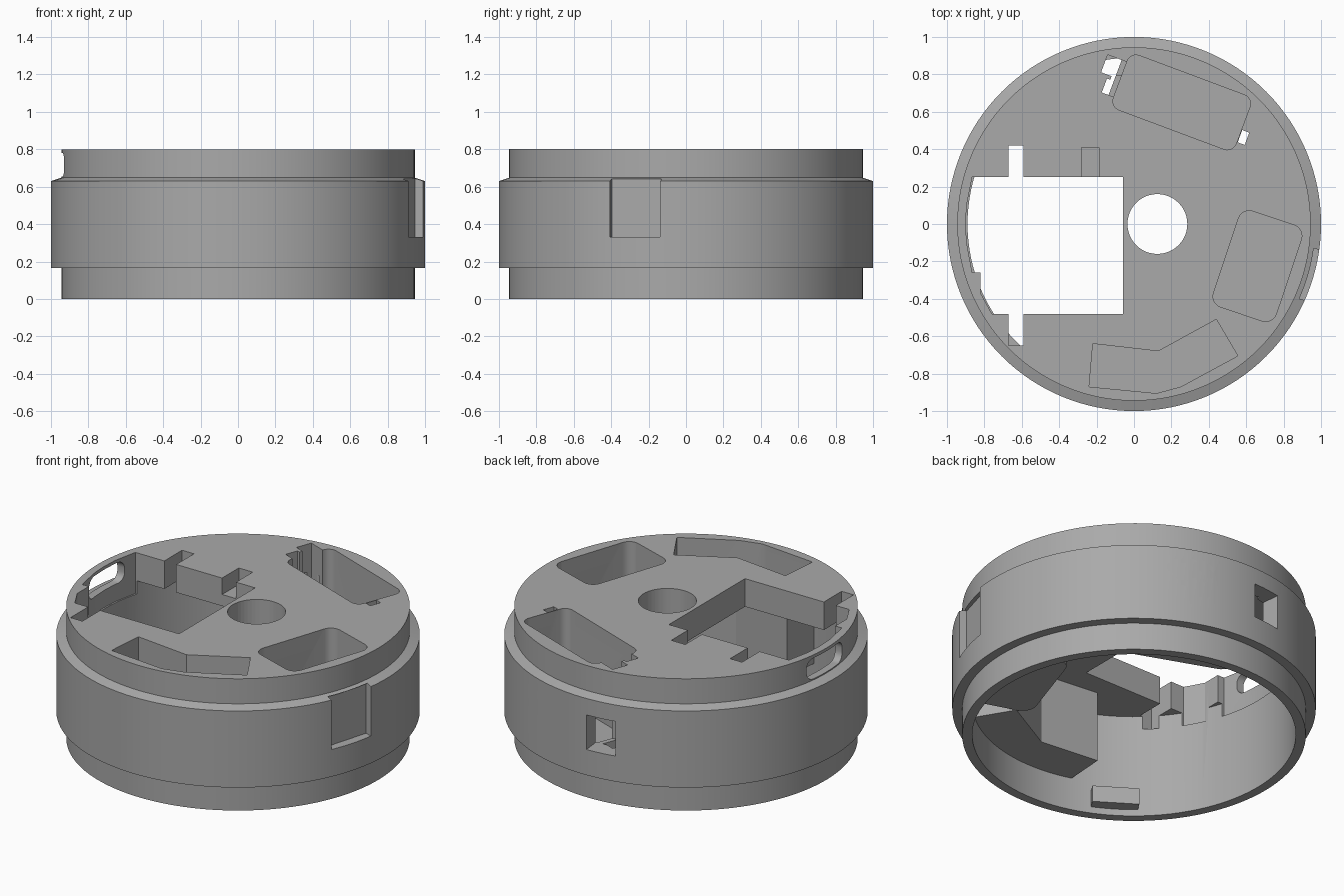
import bpy, bmesh, math
from mathutils import Matrix, Vector

if "Cube" in bpy.data.objects:
    bpy.data.objects.remove(bpy.data.objects["Cube"], do_unlink=True)

grey = bpy.data.materials.new("plain grey")
grey.use_nodes = True
grey.diffuse_color = (0.4, 0.4, 0.4, 1)
grey.node_tree.nodes["Principled BSDF"].inputs["Base Color"].default_value = (0.4, 0.4, 0.4, 1)


def finish(bm, name):
    bmesh.ops.recalc_face_normals(bm, faces=bm.faces)
    mesh = bpy.data.meshes.new(name)
    bm.to_mesh(mesh)
    bm.free()
    mesh.materials.append(grey)
    ob = bpy.data.objects.new(name, mesh)
    bpy.context.collection.objects.link(ob)
    return ob


def lathe(name, profile, steps=128):
    """Closed solid turned about z from (radius, z) points."""
    bm = bmesh.new()
    verts = [bm.verts.new((r, 0, z)) for r, z in profile]
    edges = [bm.edges.new(p) for p in zip(verts, verts[1:])]
    bmesh.ops.spin(bm, geom=verts + edges, axis=(0, 0, 1), cent=(0, 0, 0),
                   angle=math.tau, steps=steps)
    bmesh.ops.remove_doubles(bm, verts=bm.verts, dist=1e-4)
    return finish(bm, name)


def prism(name, points, low, high, matrix=Matrix()):
    """Outline extruded along its local z."""
    bm = bmesh.new()
    face = bm.faces.new([bm.verts.new((x, y, low)) for x, y in points])
    top = bmesh.ops.extrude_face_region(bm, geom=[face])["geom"]
    bmesh.ops.translate(bm, vec=(0, 0, high - low),
                        verts=[g for g in top if isinstance(g, bmesh.types.BMVert)])
    bm.transform(matrix)
    return finish(bm, name)


def rounded(w, h, r, cx=0, cy=0, n=6):
    """Rounded rectangle of half sizes w and h."""
    if r == 0:
        return [(cx + w, cy + h), (cx - w, cy + h), (cx - w, cy - h), (cx + w, cy - h)]
    pts = []
    for k, (sx, sy) in enumerate([(1, 1), (-1, 1), (-1, -1), (1, -1)]):
        for i in range(n + 1):
            a = math.pi / 2 * (k + i / n)
            pts.append((cx + sx * (w - r) + r * math.cos(a),
                        cy + sy * (h - r) + r * math.sin(a)))
    return pts


def ellipse(w, h, n=48):
    return [(w * math.cos(math.tau * i / n), h * math.sin(math.tau * i / n)) for i in range(n)]


def placed(x, y, angle):
    return Matrix.Translation((x, y, 0)) @ Matrix.Rotation(math.radians(angle), 4, "Z")


def radial(angle, z):
    """Frame whose x is tangential, y is up and z points outward."""
    a = math.radians(angle)
    out, up = Vector((math.cos(a), math.sin(a), 0)), Vector((0, 0, 1))
    side = up.cross(out)
    m = Matrix((side, up, out)).transposed().to_4x4()
    m.translation = (0, 0, z)
    return m


def boolean(target, tool, operation):
    mod = target.modifiers.new(operation.lower(), "BOOLEAN")
    mod.operation, mod.object, mod.solver = operation, tool, "EXACT"
    bpy.context.view_layer.objects.active = target
    bpy.ops.object.modifier_apply(modifier=mod.name)
    bpy.data.objects.remove(tool, do_unlink=True)


# Stepped shell with a closed top plate, hollow below
body = lathe("housing", [(0, 0.63), (0.89, 0.63), (0.89, 0), (0.945, 0), (0.945, 0.165),
                         (1, 0.165), (1, 0.63), (0.945, 0.648), (0.945, 0.8), (0, 0.8)])

# Three pockets hanging under the plate
big, small = placed(0.255, 0.65, -20.5), placed(0.66, -0.225, -18.5)
bent = [(-0.22, -0.64), (-0.24, -0.87), (0.12, -0.905), (0.25, -0.87), (0.555, -0.705),
        (0.44, -0.51), (0.13, -0.68)]
bent_outer = [(-0.25, -0.61), (-0.27, -0.91), (0.12, -0.95), (0.26, -0.91), (0.6, -0.72),
              (0.45, -0.47), (0.12, -0.65)]
pockets = [
    (prism("big_shell", rounded(0.38, 0.185, 0.06), 0.2, 0.7, big),
     prism("big_cut", rounded(0.35, 0.155, 0.05), 0.23, 0.9, big)),
    (prism("small_shell", rounded(0.207, 0.3, 0.08), 0.2, 0.7, small),
     prism("small_cut", rounded(0.177, 0.27, 0.06), 0.23, 0.9, small)),
    (prism("bent_shell", bent_outer, 0.2, 0.7),
     prism("bent_cut", bent, 0.23, 0.9)),
]
for shell, cut in pockets:
    boolean(shell, lathe("core", [(0, 0.1), (0.92, 0.1), (0.92, 0.75), (0, 0.75)]), "INTERSECT")
    boolean(body, shell, "UNION")

# Locating tab low on the inner wall
boolean(body, prism("tab", rounded(0.13, 0.05, 0), 0.82, 0.91, radial(237, 0.09)), "UNION")

cuts = [cut for _, cut in pockets]

# Large opening with side slots, beside a shallow recess
opening = [(-0.06, 0.25), (-0.59, 0.25), (-0.59, 0.42), (-0.67, 0.42), (-0.67, 0.25),
           (-0.865, 0.25), (-0.895, 0.1), (-0.9, 0), (-0.895, -0.1), (-0.865, -0.26),
           (-0.82, -0.26), (-0.82, -0.37), (-0.76, -0.48), (-0.67, -0.48), (-0.67, -0.65),
           (-0.59, -0.65), (-0.59, -0.48), (-0.06, -0.48)]
cuts.append(prism("opening_cut", opening, 0.55, 0.9))
cuts.append(prism("recess_cut", rounded(0.047, 0.1, 0, -0.235, 0.31), 0.7, 0.9))

# Cable hole, and clip slots around the big pocket
cuts.append(prism("cable_cut", ellipse(0.16, 0.16), 0.5, 0.9, placed(0.125, 0, 0)))
for w, h, x, y in [(0.03, 0.05, -0.43, 0.05), (0.014, 0.04, -0.405, -0.06),
                   (0.02, 0.035, 0.375, -0.06)]:
    cuts.append(prism("slot_cut", rounded(w, h, 0, x, y), 0.15, 0.9, big))
cuts.append(prism("clip_cut", rounded(0.035, 0.1, 0, -0.365, 0), 0.5, 0.9, big))

# Wall openings: oval port, square window, collar window, outer notch
cuts.append(prism("port_cut", ellipse(0.145, 0.065), 0.78, 1.1, radial(68, 0.49)))
cuts.append(prism("window_cut", rounded(0.09, 0.105, 0), 0.8, 1.1, radial(97, 0.425)))
cuts.append(prism("collar_cut", rounded(0.17, 0.063, 0.05), 0.8, 1.1, radial(180, 0.718)))
cuts.append(prism("notch_cut", rounded(0.14, 0.155, 0), 0.945, 1.1, radial(-16, 0.485)))
for cut in cuts:
    boolean(body, cut, "DIFFERENCE")

bpy.ops.object.select_all(action="DESELECT")
body.select_set(True)
bpy.context.view_layer.objects.active = body
bpy.ops.object.shade_smooth_by_angle(angle=math.radians(25))
